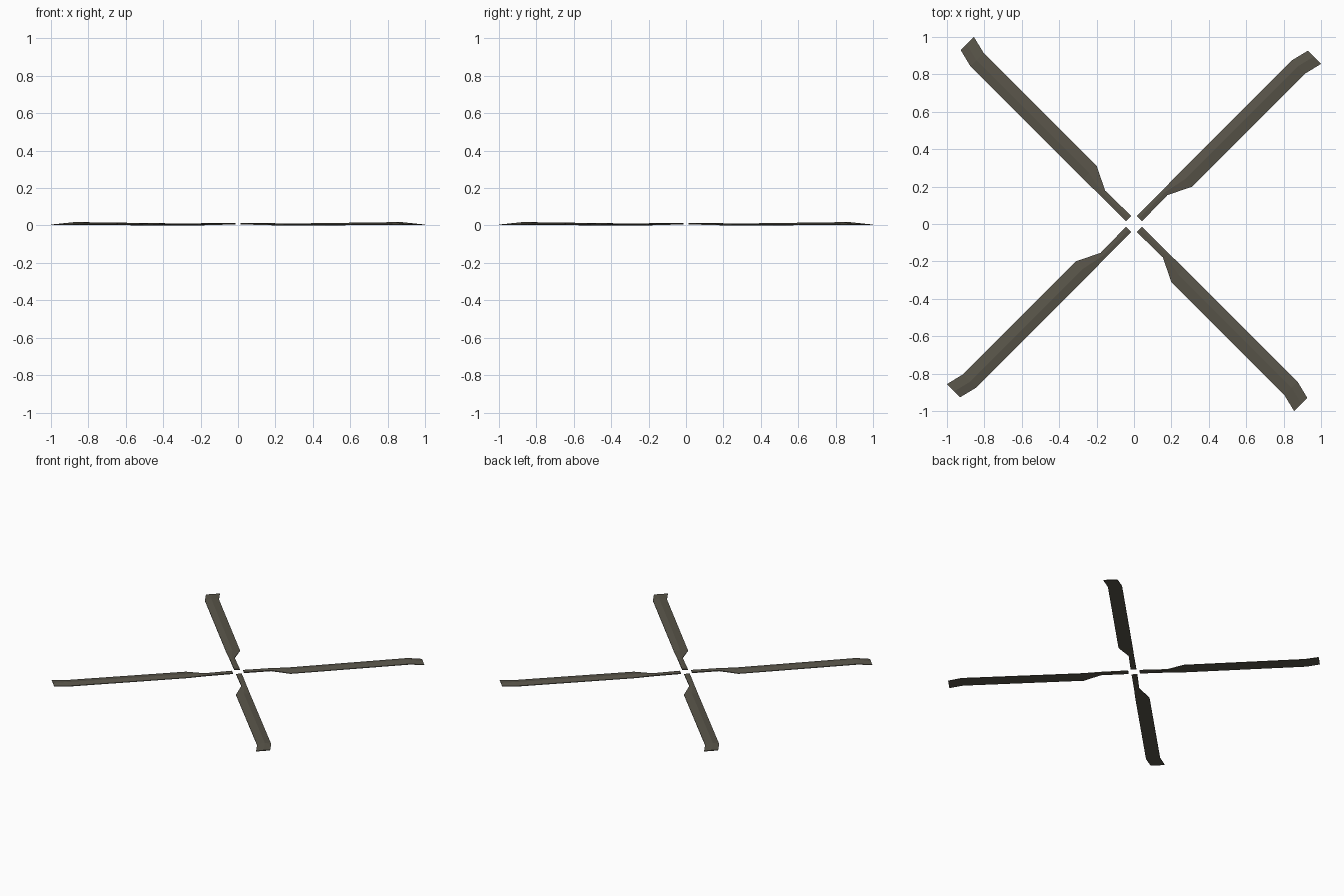
import bpy, bmesh, math

if "Cube" in bpy.data.objects:
    bpy.data.objects.remove(bpy.data.objects["Cube"])

mat = bpy.data.materials.new("dark_olive_grey")
mat.diffuse_color = (0.1, 0.091, 0.068, 1)
mat.use_nodes = True
mat.node_tree.nodes["Principled BSDF"].inputs["Base Color"].default_value = mat.diffuse_color

# Stations along the blade: radius, leading edge, trailing edge,
# bottom z, edge top z, ridge top z
STATIONS = [
    (0.040, 0.020, -0.020, 0.005, 0.012, 0.014),
    (0.235, 0.020, -0.017, 0.003, 0.010, 0.013),
    (0.360, 0.022, -0.078, 0.000, 0.004, 0.010),
    (1.215, 0.022, -0.078, 0.003, 0.008, 0.018),
    (1.312, -0.002, -0.102, 0.002, 0.005, 0.008),
]


def make_blade(name, angle):
    bm = bmesh.new()
    c, s = math.cos(angle), math.sin(angle)
    rings = []
    for r, lead, trail, low, edge, top in STATIONS:
        ridge = lead + (trail - lead) * 0.45
        section = [(lead, low), (lead, edge), (ridge, top), (trail, edge), (trail, low)]
        rings.append([bm.verts.new((r * c - v * s, r * s + v * c, z)) for v, z in section])
    # skin between stations, then close root and tip
    for a, b in zip(rings, rings[1:]):
        for i in range(5):
            j = (i + 1) % 5
            bm.faces.new((a[i], a[j], b[j], b[i]))
    bm.faces.new(rings[0])
    bm.faces.new(rings[-1])
    bmesh.ops.recalc_face_normals(bm, faces=bm.faces)
    mesh = bpy.data.meshes.new(name)
    bm.to_mesh(mesh)
    bm.free()
    mesh.materials.append(mat)
    bpy.context.collection.objects.link(bpy.data.objects.new(name, mesh))


# Four blades on the diagonals
for k in range(4):
    make_blade(f"rotor_blade_{k + 1}", math.radians(45 + 90 * k))
